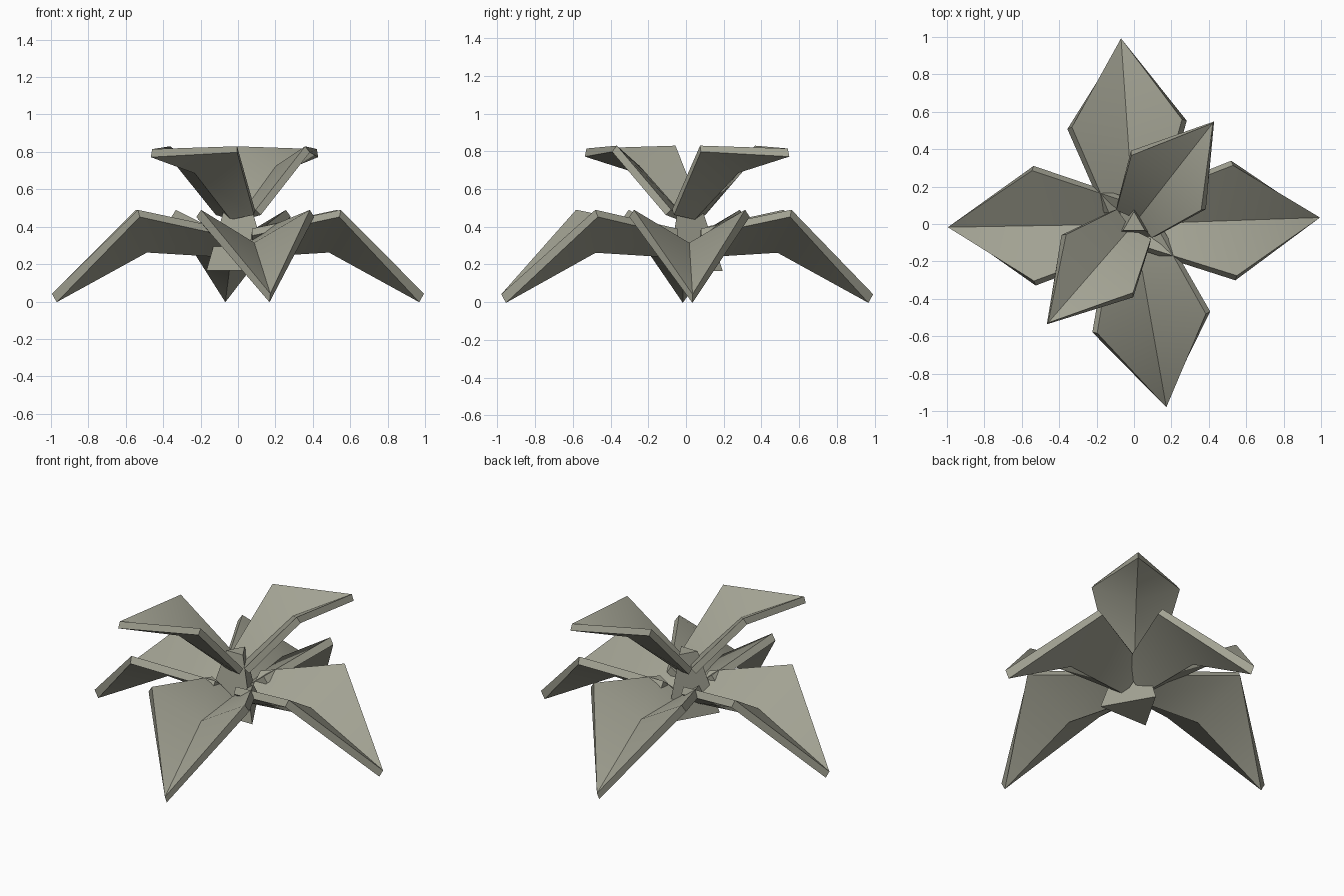
import bpy, bmesh, math

if "Cube" in bpy.data.objects:
    bpy.data.objects.remove(bpy.data.objects["Cube"])

mat = bpy.data.materials.new("olive_grey")
mat.diffuse_color = (0.36, 0.36, 0.29, 1)
mat.use_nodes = True
mat.node_tree.nodes["Principled BSDF"].inputs["Base Color"].default_value = mat.diffuse_color

def leaf(name, angle, base, wide, tip, thick):
    """V-folded kite leaf. base/wide: (edge_x, half_width, edge_z, mid_x, mid_z); tip: (x, z)."""
    c, s = math.cos(math.radians(angle)), math.sin(math.radians(angle))
    bm = bmesh.new()
    def v(x, y, z):
        return bm.verts.new((c * x - s * y, s * x + c * y, z))
    rows = []
    for ex, w, ez, mx, mz in (base, wide):
        rows.append((v(ex, w, ez), v(mx, 0, mz), v(ex, -w, ez)))
    end = v(tip[0], 0, tip[1])
    (a, b, d), (e, f, g) = rows
    top = [bm.faces.new(q) for q in ((b, f, e, a), (d, g, f, b), (f, end, e), (g, end, f))]
    bm.normal_update()
    # underside follows the top at constant thickness
    low = {}
    for p in (a, b, d, e, f, g, end):
        low[p] = bm.verts.new(p.co - p.normal * thick * p.calc_shell_factor())
    under = [bm.faces.new([low[p] for p in reversed(q.verts[:])]) for q in top]
    for q in top + under:
        q.smooth = True
    # flat rim all round
    outline = (a, b, d, g, end, e)
    for p, q in zip(outline, outline[1:] + outline[:1]):
        bm.faces.new((q, p, low[p], low[q]))
    # hard crease along the midrib
    for p, q in ((b, f), (f, end)):
        bm.edges.get((p, q)).smooth = False
        bm.edges.get((low[p], low[q])).smooth = False
    me = bpy.data.meshes.new(name)
    bm.to_mesh(me)
    bm.free()
    me.materials.append(mat)
    ob = bpy.data.objects.new(name, me)
    bpy.context.collection.objects.link(ob)

# Tapered three-sided stem, one corner towards the back
bpy.ops.mesh.primitive_cone_add(vertices=3, radius1=0.195, radius2=0.067,
                                depth=0.385, location=(0, 0, 0.3575))
stem = bpy.context.object
stem.name = "stem"
stem.data.materials.append(mat)
first = stem.data.vertices[0].co
stem.rotation_euler.z = math.pi / 2 - math.atan2(first.y, first.x)

# Four drooping lower leaves
for i, ang in enumerate((2, 94, 181, 280)):
    leaf(f"lower_leaf_{i + 1}", ang, (0.07, 0.13, 0.39, 0.07, 0.29),
         (0.54, 0.295, 0.49, 0.50, 0.315), (0.995, 0.042), 0.045)

# Two raised upper leaves
for i, (ang, tipx) in enumerate(((52, 0.685), (229, 0.70))):
    leaf(f"upper_leaf_{i + 1}", ang, (0.0, 0.12, 0.49, 0.03, 0.47),
         (0.28, 0.237, 0.83, 0.33, 0.725), (tipx, 0.815), 0.04)
